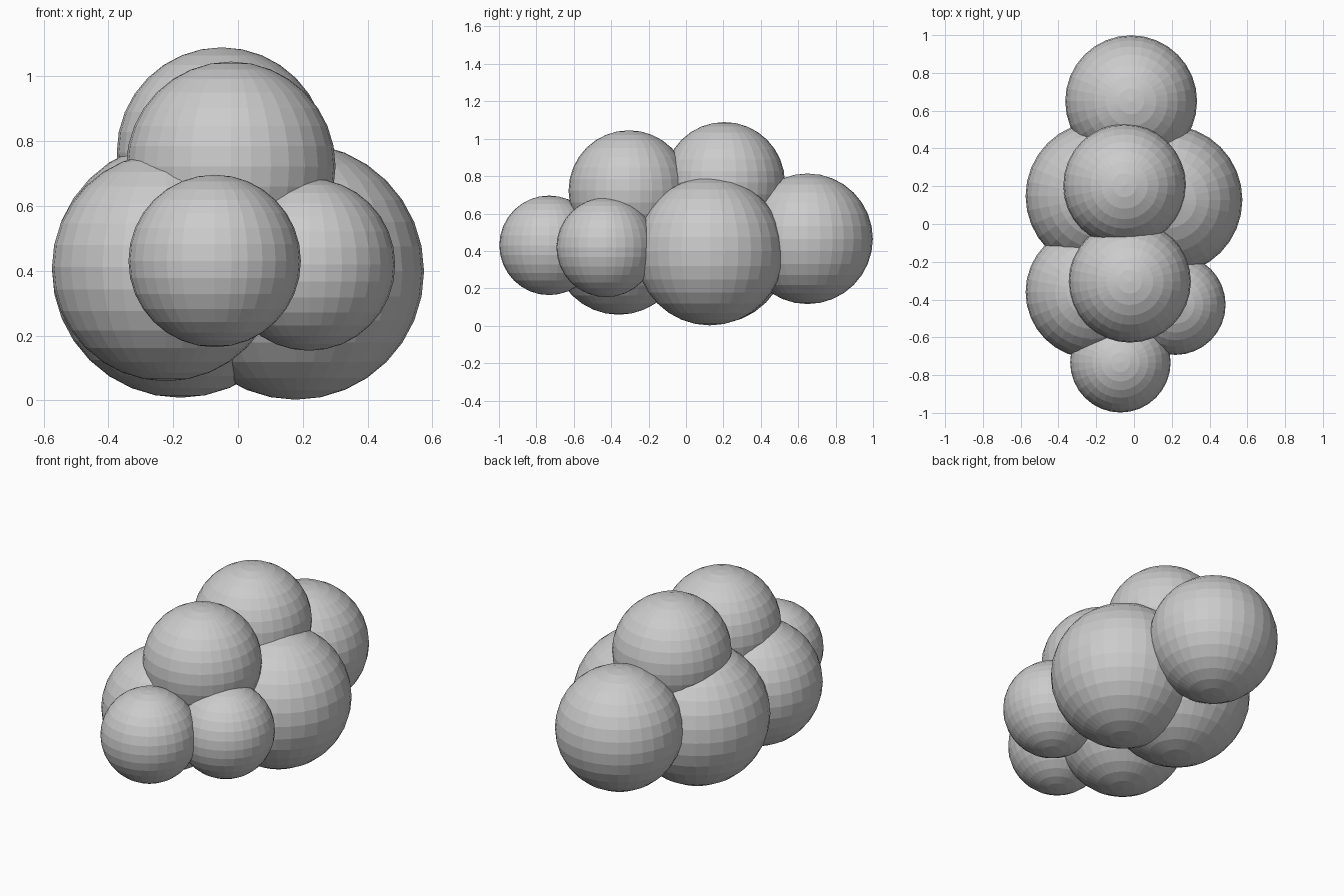
import bpy

# Cloud-like cluster of overlapping flat-shaded spheres: name, centre, radius
PUFFS = [
    ("back_puff", (-0.015, 0.65, 0.465), 0.349),
    ("top_back_puff", (-0.05, 0.205, 0.765), 0.324),
    ("top_front_puff", (-0.022, -0.305, 0.722), 0.323),
    ("front_puff", (-0.072, -0.732, 0.43), 0.266),
    ("front_right_puff", (0.219, -0.427, 0.419), 0.266),
    ("front_left_puff", (-0.222, -0.36, 0.411), 0.352),
    ("middle_right_puff", (0.178, 0.128, 0.398), 0.396),
    ("middle_left_puff", (-0.178, 0.148, 0.404), 0.396),
]

for name, centre, radius in PUFFS:
    bpy.ops.mesh.primitive_uv_sphere_add(segments=32, ring_count=16, radius=radius, location=centre)
    bpy.context.object.name = name
